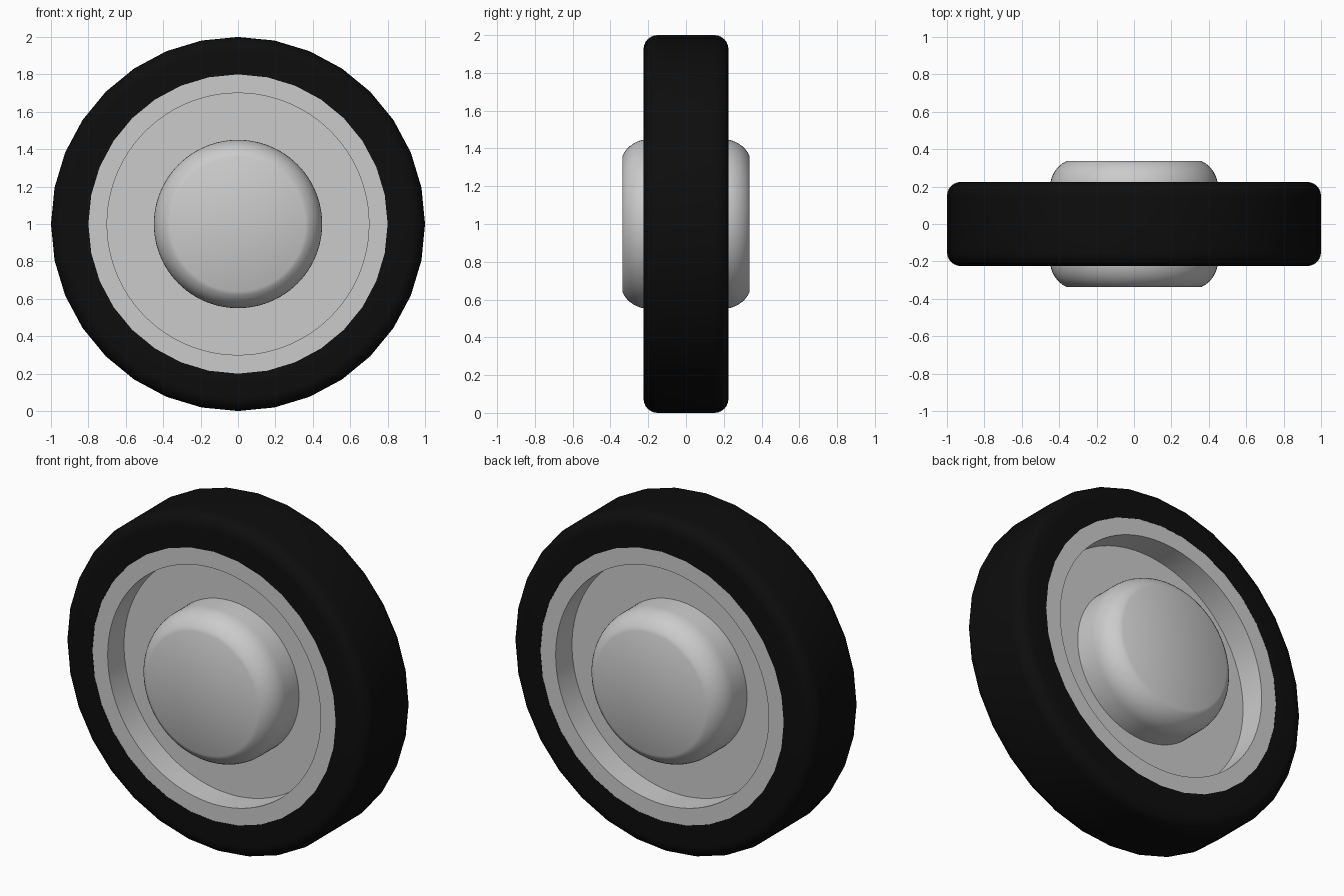
import bpy, math

if "Cube" in bpy.data.objects:
    bpy.data.objects.remove(bpy.data.objects["Cube"])


def lathe(name, half_profile, segments, angle, cap=False, close=False):
    """Revolve a (radius, y) half profile, mirrored across y = 0, about the wheel axle."""
    profile = half_profile + [(r, -y) for r, y in reversed(half_profile)]
    n = len(profile)
    verts, faces = [], []
    for i in range(segments):
        a = 2 * math.pi * i / segments
        verts += [(r * math.cos(a), y, 1 + r * math.sin(a)) for r, y in profile]
    for i in range(segments):
        j = (i + 1) % segments
        for k in range(n if close else n - 1):
            m = (k + 1) % n
            faces.append((i * n + k, i * n + m, j * n + m, j * n + k))
    if cap:
        faces.append([i * n for i in range(segments)])
        faces.append([i * n + n - 1 for i in reversed(range(segments))])
    mesh = bpy.data.meshes.new(name)
    mesh.from_pydata(verts, [], faces)
    mesh.update()
    obj = bpy.data.objects.new(name, mesh)
    bpy.context.collection.objects.link(obj)
    bpy.ops.object.select_all(action='DESELECT')
    obj.select_set(True)
    bpy.context.view_layer.objects.active = obj
    # consistent outward normals
    bpy.ops.object.mode_set(mode='EDIT')
    bpy.ops.mesh.select_all(action='SELECT')
    bpy.ops.mesh.normals_make_consistent(inside=False)
    bpy.ops.object.mode_set(mode='OBJECT')
    bpy.ops.object.shade_smooth_by_angle(angle=math.radians(angle))
    return obj


def arc(cr, cy, rad_r, rad_y, start, end, steps):
    """Points of an elliptical arc in the (radius, y) plane, angles in degrees."""
    pts = []
    for i in range(steps + 1):
        t = math.radians(start + (end - start) * i / steps)
        pts.append((cr + rad_r * math.cos(t), cy + rad_y * math.sin(t)))
    return pts


# black tyre with rounded shoulders
tyre = lathe("tyre", [(0.80, 0.225)] + arc(0.925, 0.15, 0.075, 0.075, 90, 0, 6),
             32, 40, close=True)
rubber = bpy.data.materials.new("black_rubber")
rubber.diffuse_color = (0.004, 0.004, 0.004, 1)
rubber.use_nodes = True
rubber.node_tree.nodes["Principled BSDF"].inputs["Base Color"].default_value = rubber.diffuse_color
tyre.data.materials.append(rubber)

# dished rim: flange, recess wall and disc floor on both sides
lathe("rim", [(0.40, 0.07), (0.70, 0.07), (0.70, 0.224), (0.801, 0.224)],
      96, 30, close=True)

# domed hub with flat caps
lathe("hub", [(0.36, 0.337)] + arc(0.31, 0.19, 0.14, 0.157, 60, 0, 7),
      96, 30, cap=True)
